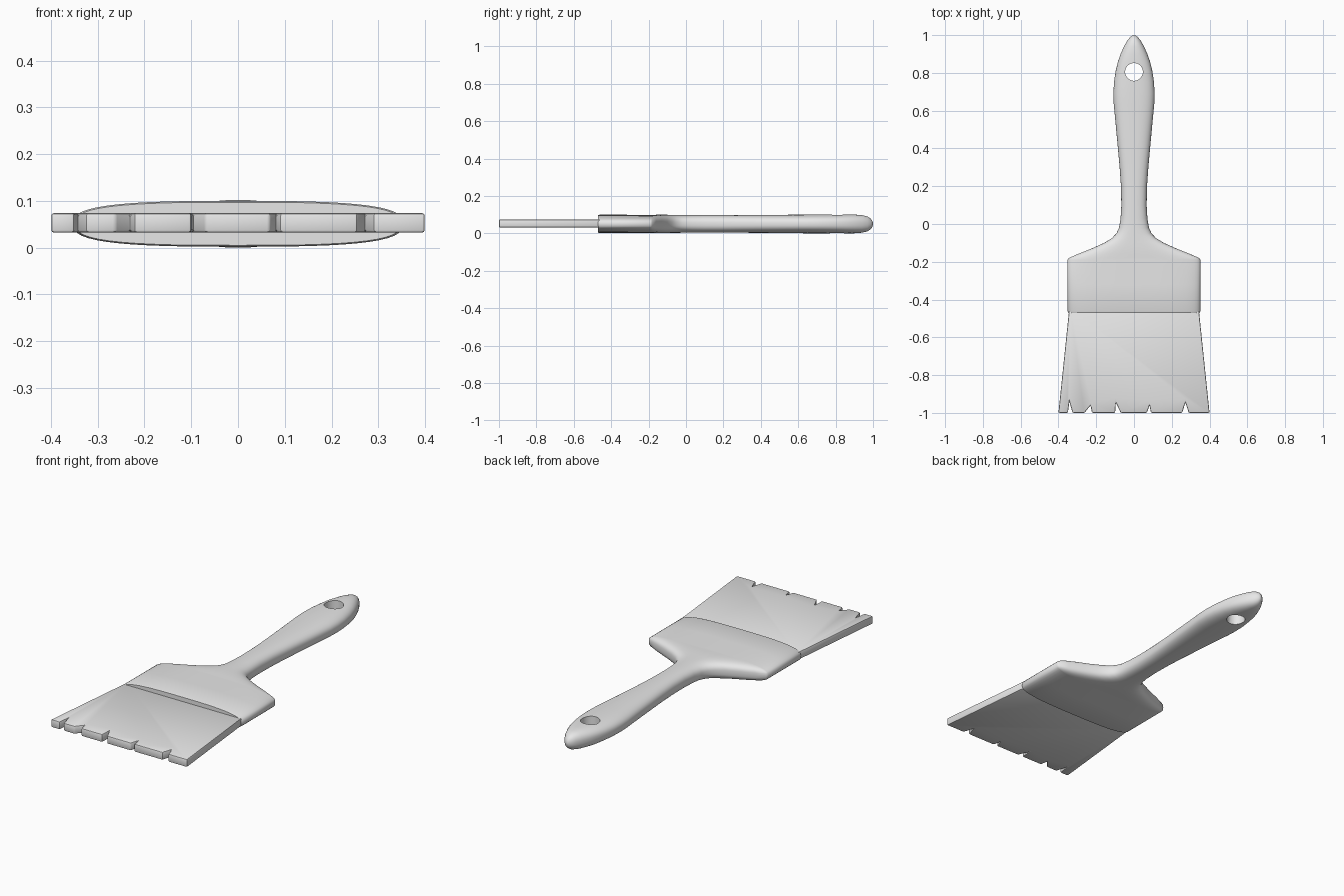
import bpy, bmesh, math

if "Cube" in bpy.data.objects:
    bpy.data.objects.remove(bpy.data.objects["Cube"])

MID_Z = 0.051

grey = bpy.data.materials.new("plain_grey")
grey.diffuse_color = (0.8, 0.8, 0.8, 1)
grey.use_nodes = True
grey.node_tree.nodes["Principled BSDF"].inputs["Base Color"].default_value = grey.diffuse_color


def make_object(name, bm):
    bmesh.ops.recalc_face_normals(bm, faces=bm.faces)
    mesh = bpy.data.meshes.new(name)
    bm.to_mesh(mesh)
    bm.free()
    mesh.materials.append(grey)
    obj = bpy.data.objects.new(name, mesh)
    bpy.context.collection.objects.link(obj)
    return obj


def finish(obj, angle):
    """Apply modifiers, then smooth everything but the crisp edges."""
    bpy.ops.object.select_all(action='DESELECT')
    obj.select_set(True)
    bpy.context.view_layer.objects.active = obj
    for mod in list(obj.modifiers):
        bpy.ops.object.modifier_apply(modifier=mod.name)
    bpy.ops.object.shade_smooth_by_angle(angle=math.radians(angle))


def section(bm, y, half_w, half_h, n, count=48):
    """Rounded, slightly boxy cross-section across the brush."""
    ring = []
    for i in range(count):
        t = 2 * math.pi * i / count
        c, s = math.cos(t), math.sin(t)
        x = math.copysign(abs(c) ** (2 / n), c) * half_w
        z = math.copysign(abs(s) ** (2 / n), s) * half_h
        ring.append(bm.verts.new((x, y, MID_Z + z)))
    return ring


# Handle and wide head: y, half width, half height, squareness
stations = [
    (-0.47, 0.347, 0.046, 3), (-0.462, 0.352, 0.049, 3),
    (-0.32, 0.352, 0.049, 3), (-0.19, 0.352, 0.048, 3),
    (-0.18, 0.345, 0.048, 3), (-0.16, 0.300, 0.049, 3),
    (-0.13, 0.225, 0.049, 2.9), (-0.10, 0.158, 0.049, 2.8),
    (-0.075, 0.117, 0.048, 2.7), (-0.05, 0.093, 0.048, 2.6),
    (-0.02, 0.079, 0.047, 2.5), (0.03, 0.071, 0.047, 2.5),
    (0.10, 0.067, 0.047, 2.5), (0.20, 0.069, 0.047, 2.5),
    (0.30, 0.076, 0.047, 2.5), (0.42, 0.087, 0.048, 2.5),
    (0.55, 0.099, 0.049, 2.5), (0.63, 0.107, 0.050, 2.5),
    (0.69, 0.109, 0.051, 2.5), (0.75, 0.106, 0.051, 2.5),
    (0.81, 0.097, 0.051, 2.5), (0.86, 0.085, 0.051, 2.5),
    (0.90, 0.071, 0.050, 2.4), (0.94, 0.053, 0.047, 2.3),
    (0.97, 0.036, 0.040, 2.2), (0.988, 0.022, 0.028, 2),
    (0.997, 0.010, 0.015, 2), (1.0, 0.002, 0.003, 2),
]
bm = bmesh.new()
rings = [section(bm, *s) for s in stations]
for a, b in zip(rings, rings[1:]):
    for i in range(len(a)):
        j = (i + 1) % len(a)
        bm.faces.new((a[i], a[j], b[j], b[i]))
bm.faces.new(rings[0])
bm.faces.new(rings[-1])
handle = make_object("handle", bm)

# Hanging hole
bpy.ops.mesh.primitive_cylinder_add(vertices=40, radius=0.047, depth=0.4,
                                    location=(0, 0.805, MID_Z))
cutter = bpy.context.object
cutter.name = "hole_cutter"
cutter.hide_render = True
cut = handle.modifiers.new("hole", 'BOOLEAN')
cut.operation = 'DIFFERENCE'
cut.solver = 'EXACT'
cut.object = cutter
finish(handle, 40)
bpy.data.objects.remove(cutter)

# Bristles: flared slab with ragged notches; left x, tip x, right x, depth
notches = [(-0.350, -0.342, -0.325, 0.06), (-0.262, -0.230, -0.222, 0.04),
           (-0.100, -0.096, -0.070, 0.055), (0.068, 0.082, 0.090, 0.04),
           (0.255, 0.272, 0.290, 0.055)]
outline = [(0.342, -0.44), (-0.342, -0.44), (-0.40, -1.0)]
for left, tip, right, depth in notches:
    outline += [(left, -1.0), (tip, -1.0 + depth), (right, -1.0)]
outline.append((0.40, -1.0))
bm = bmesh.new()
base = bm.faces.new([bm.verts.new((x, y, 0.032)) for x, y in outline])
ext = bmesh.ops.extrude_face_region(bm, geom=[base])
top = [v for v in ext["geom"] if isinstance(v, bmesh.types.BMVert)]
bmesh.ops.translate(bm, verts=top, vec=(0, 0, 0.042))
bristles = make_object("bristles", bm)
bevel = bristles.modifiers.new("soft_edges", 'BEVEL')
bevel.width = 0.006
bevel.segments = 2
bevel.limit_method = 'ANGLE'
finish(bristles, 35)
